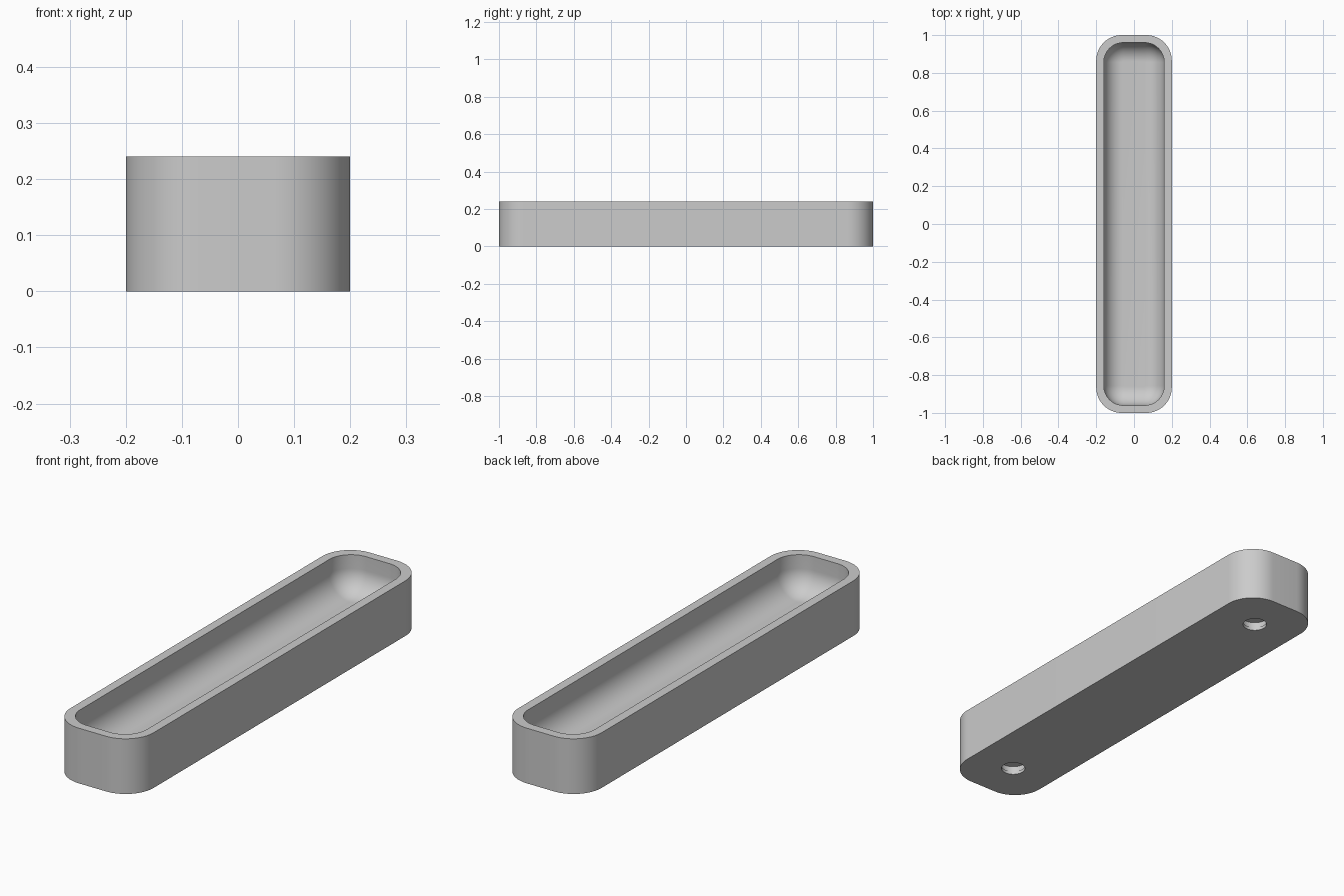
import bpy, bmesh, math

old = bpy.data.objects.get("Cube")
if old:
    bpy.data.objects.remove(old, do_unlink=True)

HEIGHT, FLOOR = 0.24, 0.08
SEGS = 16

grey = bpy.data.materials.new("plain grey")
grey.use_nodes = True
colour = (0.6, 0.6, 0.6, 1)
grey.diffuse_color = colour
grey.node_tree.nodes["Principled BSDF"].inputs["Base Color"].default_value = colour


def rounded_ring(bm, hx, hy, r, z):
    """One loop of vertices around a rounded rectangle."""
    verts = []
    for k, (sx, sy) in enumerate([(1, 1), (-1, 1), (-1, -1), (1, -1)]):
        for i in range(SEGS + 1):
            a = (k + i / SEGS) * math.pi / 2
            verts.append(bm.verts.new((sx * (hx - r) + r * math.cos(a),
                                       sy * (hy - r) + r * math.sin(a), z)))
    return verts


def circle_ring(bm, r, z, y):
    return [bm.verts.new((r * math.cos(math.tau * i / 32),
                          y + r * math.sin(math.tau * i / 32), z)) for i in range(32)]


def skin(bm, rings):
    """Join successive loops with quads and cap both ends."""
    for a, b in zip(rings, rings[1:]):
        for i in range(len(a)):
            j = (i + 1) % len(a)
            bm.faces.new((a[i], a[j], b[j], b[i]))
    bm.faces.new(rings[0][::-1])
    bm.faces.new(rings[-1])


def finish(bm, name):
    bmesh.ops.recalc_face_normals(bm, faces=bm.faces)
    mesh = bpy.data.meshes.new(name)
    bm.to_mesh(mesh)
    bm.free()
    mesh.materials.append(grey)
    obj = bpy.data.objects.new(name, mesh)
    bpy.context.collection.objects.link(obj)
    return obj


# Tray: outer wall, flat rim, inner wall, filleted floor
bm = bmesh.new()
rings = [rounded_ring(bm, 0.2, 1, 0.135, 0), rounded_ring(bm, 0.2, 1, 0.135, HEIGHT)]
hx, hy, corner, fillet = 0.16, 0.96, 0.104, 0.1
rings.append(rounded_ring(bm, hx, hy, corner, HEIGHT))
for i in range(SEGS + 1):
    a = i / SEGS * math.pi / 2
    d = fillet * (1 - math.cos(a))
    z = FLOOR + fillet * (1 - math.sin(a))
    rings.append(rounded_ring(bm, hx - d, hy - d, corner - d, z))
skin(bm, rings)
tray = finish(bm, "tray")

# Blind mounting holes with a slight inner lip
bpy.context.view_layer.objects.active = tray
tray.select_set(True)
for name, y in (("front_hole_cutter", -0.8), ("back_hole_cutter", 0.8)):
    bm = bmesh.new()
    skin(bm, [circle_ring(bm, r, z, y) for r, z in
              ((0.05, -0.02), (0.05, 0.014), (0.055, 0.014), (0.055, 0.04))])
    cutter = finish(bm, name)
    cutter.hide_render = True
    mod = tray.modifiers.new(name, "BOOLEAN")
    mod.operation = "DIFFERENCE"
    mod.solver = "EXACT"
    mod.object = cutter
    bpy.ops.object.modifier_apply(modifier=mod.name)
    bpy.data.objects.remove(cutter, do_unlink=True)

bpy.ops.object.shade_smooth_by_angle(angle=math.radians(30))
